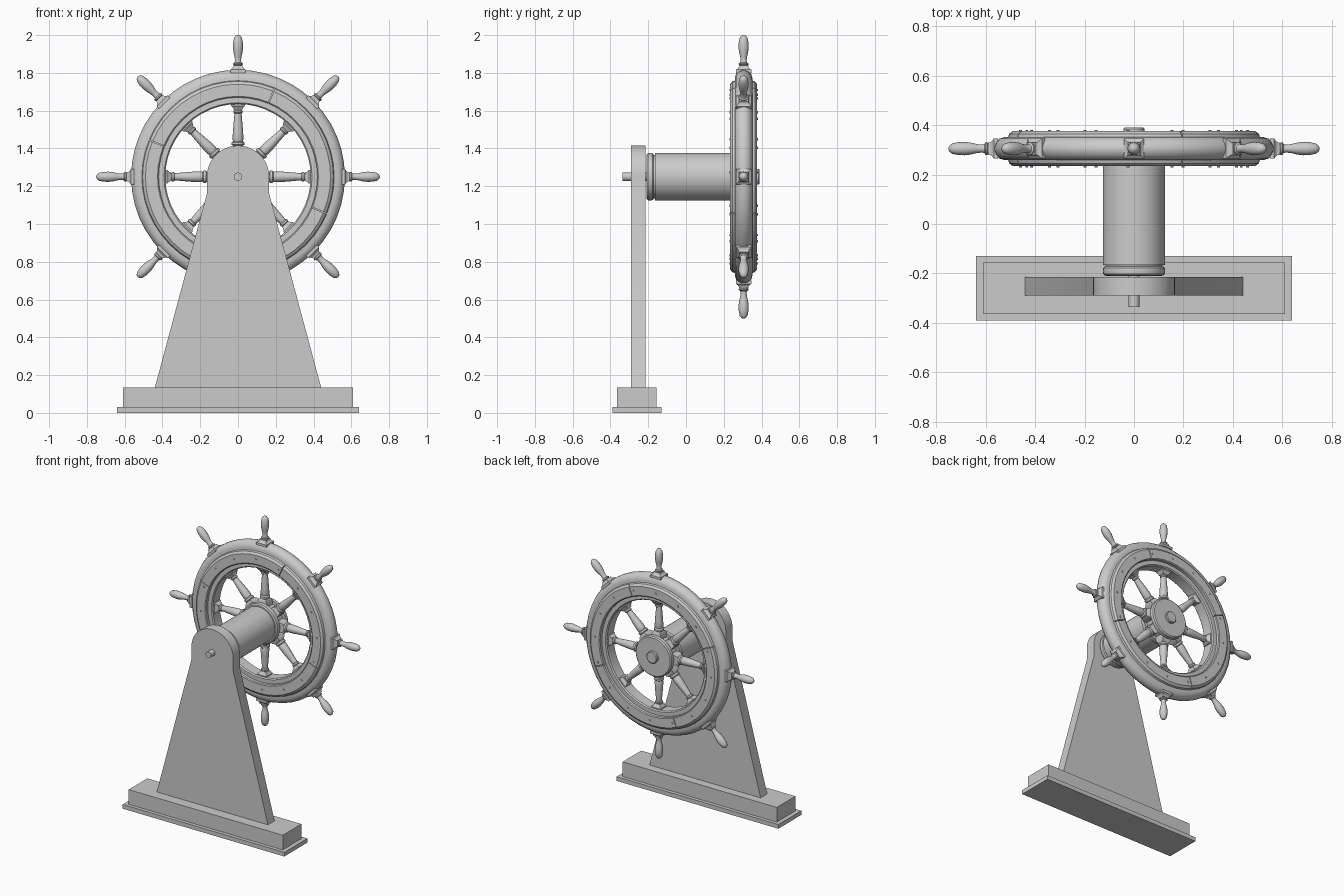
import bpy, bmesh
from math import sin, cos, pi, radians, sqrt
from mathutils import Matrix

if "Cube" in bpy.data.objects:
    bpy.data.objects.remove(bpy.data.objects["Cube"])

HUB_Z, WHEEL_Y = 1.25, 0.305


def finish(name, bm, smooth=True):
    bmesh.ops.remove_doubles(bm, verts=bm.verts, dist=1e-5)
    bmesh.ops.recalc_face_normals(bm, faces=bm.faces)
    me = bpy.data.meshes.new(name)
    bm.to_mesh(me)
    bm.free()
    if smooth:
        me.shade_smooth()
        me.set_sharp_from_angle(angle=radians(35))
    ob = bpy.data.objects.new(name, me)
    bpy.context.collection.objects.link(ob)
    return ob


def revolve(bm, prof, segs, loop=False, start=0.0, sweep=2 * pi, scale=1.0):
    """Turn (radius, height) points about local z; loop joins the last point to the first."""
    full = sweep > 2 * pi - 1e-6
    rings = []
    for i in range(segs if full else segs + 1):
        a = start + sweep * i / segs
        rings.append([bm.verts.new((r * scale * cos(a), r * scale * sin(a), h)) for r, h in prof])
    n = len(prof)
    for i in range(segs):
        a, b = rings[i], rings[(i + 1) % len(rings)]
        for j in range(n if loop else n - 1):
            k = (j + 1) % n
            bm.faces.new((a[j], b[j], b[k], a[k]))
    if not full:
        bm.faces.new(rings[0])
        bm.faces.new(rings[-1])
    elif not loop:
        for j in (0, n - 1):
            bm.faces.new([r[j] for r in rings])


def turned(name, prof, segs=32, y=0.0, **kw):
    """Turned part whose axis runs along world y through the hub."""
    bm = bmesh.new()
    revolve(bm, prof, segs, **kw)
    bm.transform(Matrix.Rotation(-pi / 2, 4, 'X'))
    ob = finish(name, bm)
    ob.location = (0, y, HUB_Z)
    return ob


def box(name, x0, x1, y0, y1, z0, z1):
    bm = bmesh.new()
    bmesh.ops.create_cube(bm, size=1)
    bm.transform(Matrix.Translation(((x0 + x1) / 2, (y0 + y1) / 2, (z0 + z1) / 2))
                 @ Matrix.Diagonal((x1 - x0, y1 - y0, z1 - z0, 1)))
    return finish(name, bm, False)


# Stepped base
box("base_lower", -0.64, 0.64, -0.39, -0.13, 0, 0.03)
box("base_upper", -0.61, 0.61, -0.365, -0.155, 0.03, 0.135)

# Tapered upright panel with a round head
outline = [(-0.44, 0.135), (0.44, 0.135), (0.165, 1.16)]
outline += [(0.165 * cos(pi * i / 24), HUB_Z + 0.165 * sin(pi * i / 24)) for i in range(25)]
outline += [(-0.165, 1.16)]
bm = bmesh.new()
face = bm.faces.new([bm.verts.new((x, -0.29, z)) for x, z in outline])
ext = bmesh.ops.extrude_face_region(bm, geom=[face])
bmesh.ops.translate(bm, vec=(0, 0.075, 0),
                    verts=[v for v in ext['geom'] if isinstance(v, bmesh.types.BMVert)])
finish("upright_panel", bm)

# Axle, its rear end cap and the rope drum with a rounded collar
turned("axle", [(0.022, -0.335), (0.022, 0.24)], 24)
turned("axle_cap", [(0.042, 0.36), (0.042, 0.385), (0.037, 0.39)], 24)
turned("drum", [(0.115, -0.175), (0.115, -0.165), (0.126, -0.165), (0.126, 0.24)], 40)
turned("drum_collar", [(0.105, -0.21), (0.117, -0.209), (0.124, -0.202), (0.126, -0.19),
                       (0.124, -0.178), (0.117, -0.171), (0.105, -0.17)], 40)

# Hub: core between two discs
turned("hub_core", [(0.12, -0.05), (0.12, 0.05)], 32, WHEEL_Y)
turned("hub_front_disc", [(0.135, -0.07), (0.143, -0.063), (0.143, -0.035)], 32, WHEEL_Y)
turned("hub_back_disc", [(0.143, 0.035), (0.143, 0.06), (0.135, 0.067)], 32, WHEEL_Y)

# Rim with rounded outer edge
half = [(0.385, 0.038), (0.392, 0.046), (0.525, 0.046), (0.545, 0.04), (0.559, 0.025), (0.566, 0.008)]
rim = half + [(r, -h) for r, h in reversed(half)]
turned("wheel_rim", rim, 48, WHEEL_Y, loop=True)

# Facing plates on both sides, in four arcs with fine joints
gap = radians(0.3)
for side, label in ((-1, "front"), (1, "back")):
    plate = [(r, side * h) for r, h in
             ((0.42, 0.04), (0.42, 0.066), (0.426, 0.071), (0.49, 0.071), (0.505, 0.06), (0.511, 0.04))]
    for k in range(4):
        turned(f"{label}_plate_{k}", plate, 12, WHEEL_Y, loop=True,
               start=radians(22.5 + 90 * k) + gap, sweep=pi / 2 - 2 * gap)
    # Small pegs
    bm = bmesh.new()
    for k in range(16):
        a = radians(22.5 * k + 3)
        bmesh.ops.create_cone(bm, cap_ends=True, segments=10, radius1=0.006, radius2=0.006, depth=0.012,
                              matrix=Matrix.Translation((0.46 * cos(a), side * 0.07, 0.46 * sin(a)))
                              @ Matrix.Rotation(pi / 2, 4, 'X'))
    finish(f"{label}_pegs", bm).location = (0, WHEEL_Y, HUB_Z)

# Spoke: square blocks at hub and rim, turned shaft and turned handle
shaft = [(0.024, 0.13), (0.026, 0.165), (0.034, 0.17), (0.034, 0.182), (0.026, 0.188), (0.029, 0.2),
         (0.027, 0.24), (0.019, 0.335), (0.025, 0.34), (0.025, 0.349), (0.02, 0.353), (0.024, 0.39)]
handle = [(0.024, 0.55), (0.022, 0.59), (0.026, 0.594), (0.026, 0.6), (0.019, 0.604), (0.016, 0.614),
          (0.018, 0.635), (0.024, 0.66), (0.027, 0.685), (0.026, 0.71), (0.021, 0.735),
          (0.012, 0.747), (0.003, 0.751)]
blocks = [[(0.035, 0.11), (0.035, 0.148), (0.024, 0.166)],
          [(0.022, 0.354), (0.026, 0.364), (0.036, 0.376), (0.036, 0.395)],
          [(0.041, 0.55), (0.041, 0.567), (0.03, 0.574), (0.025, 0.583), (0.025, 0.59)]]
bm = bmesh.new()
revolve(bm, shaft, 16)
revolve(bm, handle, 16)
for b in blocks:
    revolve(bm, b, 4, start=pi / 4, scale=sqrt(2))
spoke = finish("spoke_0", bm)
for k in range(8):
    ob = spoke
    if k:
        ob = bpy.data.objects.new(f"spoke_{k}", spoke.data)
        bpy.context.collection.objects.link(ob)
    ob.location = (0, WHEEL_Y, HUB_Z)
    ob.rotation_euler = (0, k * pi / 4, 0)
